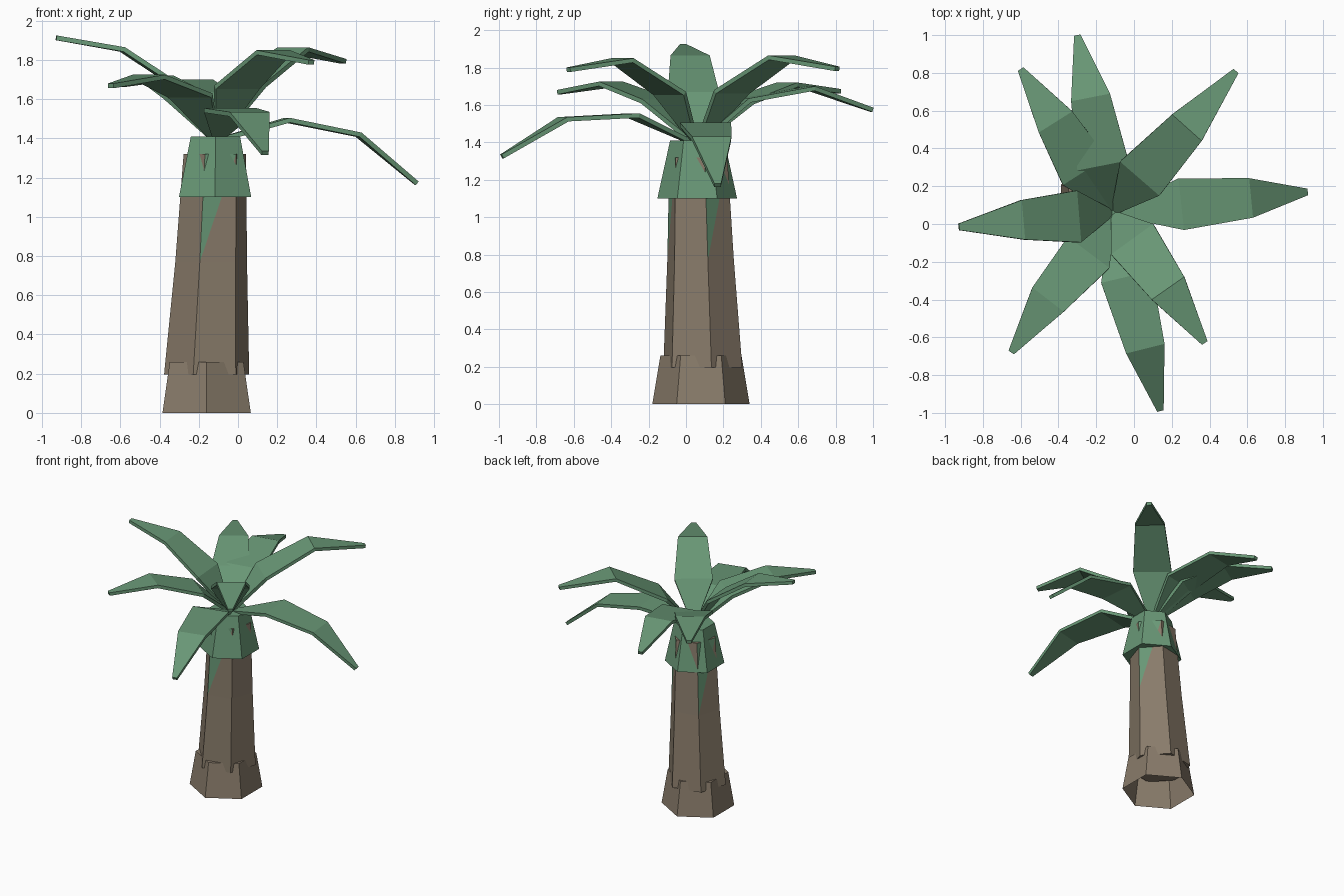
import bpy, bmesh
from math import cos, sin, radians
from mathutils import Vector

if "Cube" in bpy.data.objects:
    bpy.data.objects.remove(bpy.data.objects["Cube"])


def material(name, rgb):
    m = bpy.data.materials.new(name)
    m.diffuse_color = (*rgb, 1)
    m.use_nodes = True
    m.node_tree.nodes["Principled BSDF"].inputs["Base Color"].default_value = m.diffuse_color
    return m


bark = material("bark", (0.25, 0.20, 0.145))
leaf = material("leaf_green", (0.14, 0.31, 0.18))


def finish(bm, name, mats):
    bmesh.ops.recalc_face_normals(bm, faces=bm.faces)
    me = bpy.data.meshes.new(name)
    bm.to_mesh(me)
    bm.free()
    for m in mats:
        me.materials.append(m)
    ob = bpy.data.objects.new(name, me)
    bpy.context.collection.objects.link(ob)
    return ob


def hex_stack(name, rings, turn, mats, cap_low=True, cap_top=True, green_tips=False):
    """Six-sided column through rings of (x, y, z, radius)."""
    bm = bmesh.new()
    loops = []
    for x, y, z, r in rings:
        loops.append([bm.verts.new((x + r * cos(radians(turn + 60 * i)),
                                    y + r * sin(radians(turn + 60 * i)), z)) for i in range(6)])
    for k, (lo, hi) in enumerate(zip(loops, loops[1:])):
        for i in range(6):
            j = (i + 1) % 6
            if green_tips and k == len(loops) - 2 and i % 2 == 0:
                bm.faces.new((lo[i], lo[j], hi[j]))
                bm.faces.new((lo[i], hi[j], hi[i])).material_index = 1
            else:
                bm.faces.new((lo[i], lo[j], hi[j], hi[i]))
    if cap_low:
        bm.faces.new(loops[0][::-1])
    if cap_top:
        bm.faces.new(loops[-1])
    return finish(bm, name, mats)


# Trunk: flared foot (open below), leaning stem with green wedges, crown collar
hex_stack("trunk_foot", [(-0.16, 0.08, 0, 0.26), (-0.16, 0.08, 0.26, 0.217)], 30, [bark],
          cap_low=False)
hex_stack("trunk_stem", [(-0.16, 0.09, 0.195, 0.222), (-0.137, 0.078, 0.77, 0.187),
                         (-0.118, 0.066, 1.32, 0.163)], 12, [bark, leaf], green_tips=True)
hex_stack("crown_collar", [(-0.117, 0.06, 1.10, 0.213), (-0.115, 0.06, 1.41, 0.145)], 30, [leaf])

# Fronds: centre points at widest station, bend and tip
ROOT = Vector((-0.11, 0.06, 1.40))
WIDTHS = (0.03, 0.275, 0.21, 0.035)
THICK = 0.024
FRONDS = {
    "left": [(-0.29, 0.04, 1.67), (-0.585, 0.022, 1.865), (-0.925, -0.015, 1.925)],
    "right": [(0.25, 0.105, 1.505), (0.62, 0.138, 1.43), (0.92, 0.17, 1.18)],
    "front": [(-0.04, -0.28, 1.555), (0.06, -0.66, 1.535), (0.14, -0.99, 1.335)],
    "front_right": [(-0.01, -0.08, 1.67), (0.18, -0.34, 1.85), (0.375, -0.63, 1.80)],
    "front_left": [(-0.24, -0.15, 1.63), (-0.455, -0.40, 1.725), (-0.65, -0.68, 1.68)],
    "back": [(-0.165, 0.31, 1.635), (-0.23, 0.67, 1.70), (-0.30, 1.0, 1.585)],
    "back_left": [(-0.26, 0.28, 1.625), (-0.415, 0.54, 1.72), (-0.60, 0.82, 1.685)],
    "back_right": [(0.03, 0.24, 1.68), (0.28, 0.51, 1.865), (0.54, 0.81, 1.805)],
}


def frond(name, stations):
    pts = [ROOT] + [Vector(p) for p in stations]
    bm = bmesh.new()
    rings = []
    for i, (p, w) in enumerate(zip(pts, WIDTHS)):
        run = pts[min(i + 1, 3)] - pts[max(i - 1, 0)]
        side = Vector((-run.y, run.x, 0)).normalized()
        up = run.cross(side).normalized()
        rings.append([bm.verts.new(p + side * s * w / 2 + up * (t * THICK))
                      for s, t in ((-1, 0), (1, 0), (1, -1), (-1, -1))])
    for a, b in zip(rings, rings[1:]):
        for i in range(4):
            j = (i + 1) % 4
            bm.faces.new((a[i], a[j], b[j], b[i]))
    bm.faces.new(rings[0])
    bm.faces.new(rings[-1])
    finish(bm, name, [leaf])


for key, stations in FRONDS.items():
    frond("frond_" + key, stations)
